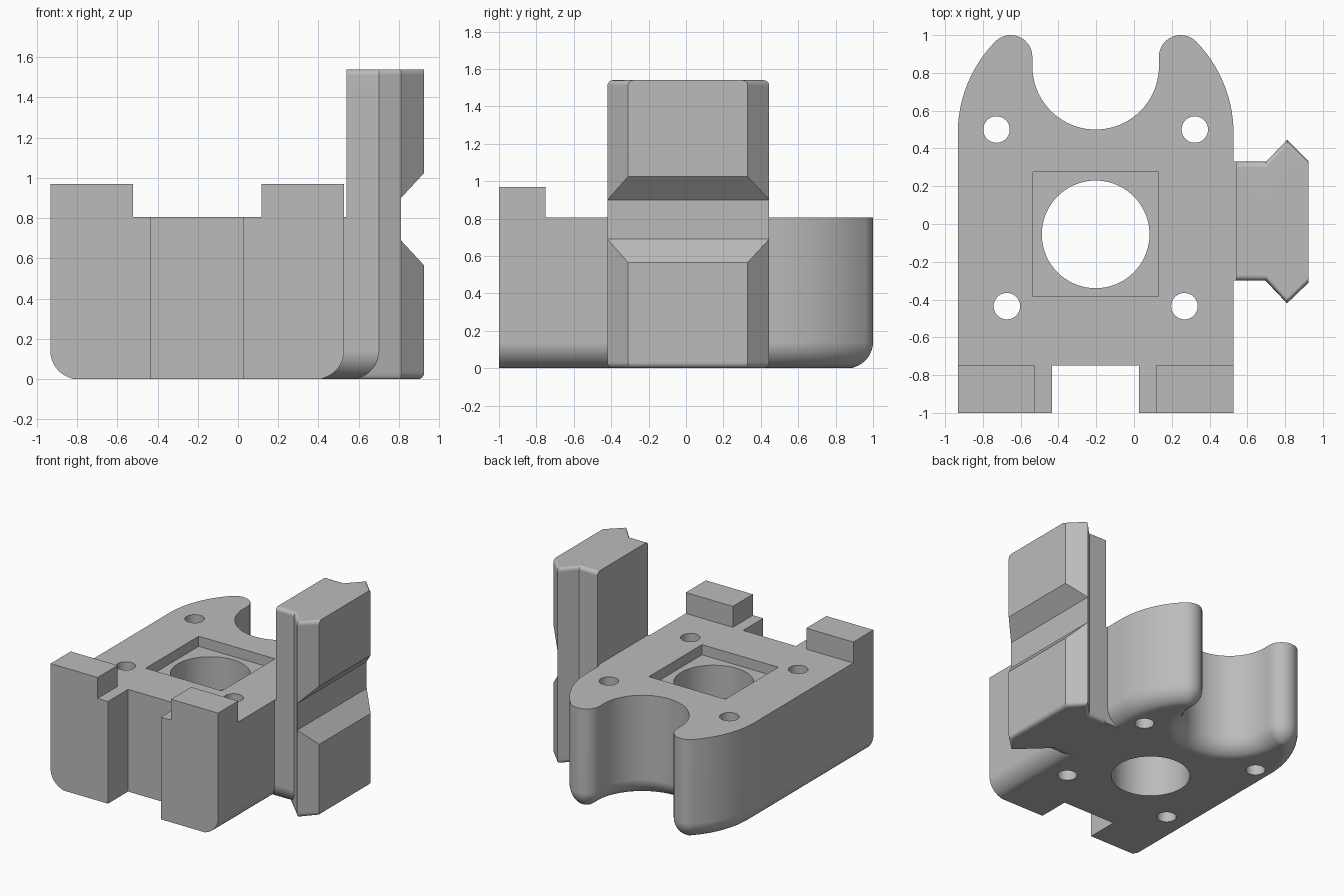
import bpy, bmesh, math
from math import cos, sin, radians

if "Cube" in bpy.data.objects:
    bpy.data.objects.remove(bpy.data.objects["Cube"], do_unlink=True)

grey = bpy.data.materials.new("plain grey")
grey.use_nodes = True
COLOUR = (0.5, 0.5, 0.5, 1)
grey.diffuse_color = COLOUR
grey.node_tree.nodes["Principled BSDF"].inputs["Base Color"].default_value = COLOUR

MID = -0.203       # centre line of the body
TOP = 0.805        # body deck height
ROUND = 0.14       # large rounding under the body
SOFT = 0.03        # small rounding on the rail ends


def inset(z, r):
    """Inward distance of a quarter-round edge at height z."""
    return r - math.sqrt(r * r - (r - z) ** 2) if z < r else 0


def loft(name, rings):
    """Solid through equal rings of points, capped at both ends."""
    bm = bmesh.new()
    rows = [[bm.verts.new(p) for p in ring] for ring in rings]
    for low, high in zip(rows, rows[1:]):
        for i in range(len(low)):
            bm.faces.new((low[i - 1], low[i], high[i], high[i - 1]))
    bm.faces.new(rows[0][::-1])
    bm.faces.new(rows[-1])
    bmesh.ops.recalc_face_normals(bm, faces=bm.faces)
    mesh = bpy.data.meshes.new(name)
    bm.to_mesh(mesh)
    bm.free()
    obj = bpy.data.objects.new(name, mesh)
    mesh.materials.append(grey)
    bpy.context.collection.objects.link(obj)
    return obj


def box(name, x0, x1, y0, y1, z0, z1):
    corners = [(x0, y0), (x1, y0), (x1, y1), (x0, y1)]
    return loft(name, [[(x, y, z) for x, y in corners] for z in (z0, z1)])


def cylinder(name, x, y, r, z0, z1, sides=48):
    turns = [math.tau * i / sides for i in range(sides)]
    return loft(name, [[(x + r * cos(a), y + r * sin(a), z) for a in turns] for z in (z0, z1)])


def activate(obj):
    bpy.ops.object.select_all(action='DESELECT')
    obj.select_set(True)
    bpy.context.view_layer.objects.active = obj


def cut(obj, cutter):
    cutter.hide_render = True
    activate(obj)
    mod = obj.modifiers.new("cut", 'BOOLEAN')
    mod.operation, mod.solver, mod.object = 'DIFFERENCE', 'EXACT', cutter
    bpy.ops.object.modifier_apply(modifier=mod.name)
    bpy.data.objects.remove(cutter, do_unlink=True)


def smooth(obj):
    activate(obj)
    bpy.ops.object.shade_smooth_by_angle(angle=radians(30))
    mod = obj.modifiers.new("even shading", 'WEIGHTED_NORMAL')
    mod.keep_sharp = True


# Half outline of the body: point and outward normal, from front slot to back bay
half = [(0.23, -0.75, 0, 0), (0.23, -1, 0, 0), (0.73, -1, 1, 0)]


def arc(cx, cy, r, start, end, steps, side=1):
    for i in range(steps + 1):
        a = radians(start + (end - start) * i / steps)
        half.append((cx + r * cos(a), cy + r * sin(a), side * cos(a), side * sin(a)))


arc(0.0355, 0.48, 0.6945, 0, 44, 14)           # outer flank
arc(0.45, 0.885, 0.115, 46, 180, 14)           # horn tip
arc(0, 0.835, 0.335, 0, -90, 20, side=-1)      # round bay
outline = half + [(-x, y, -nx, ny) for x, y, nx, ny in half[-2::-1]]

# Body with rounded underside
depths = [(min(ROUND * (1 - sin(radians(a))), 0.113), ROUND * (1 - cos(radians(a))))
          for a in range(18, 91, 8)]
depths[0] = (0.113, 0)
layers = depths + [(0, ROUND), (0, TOP)]
body = loft("body", [[(MID + x - nx * d, y - ny * d, z) for x, y, nx, ny in outline]
                     for d, z in layers])
cut(body, box("recess_cutter", -0.535, 0.13, -0.385, 0.275, TOP - 0.08, 1))
cut(body, cylinder("bore_cutter", MID, -0.055, 0.285, -1, 1, 72))
for side in (-1, 1):
    cut(body, cylinder("back_hole_cutter", MID + side * 0.525, 0.5, 0.07, -1, 1))
    cut(body, cylinder("front_hole_cutter", MID + side * 0.47, -0.435, 0.07, -1, 1))
smooth(body)

# Raised blocks on the front corners
for name, side in (("left", 1), ("right", -1)):
    near, far = sorted((MID + side * 0.32, MID + side * 0.73))
    box(name + "_front_block", near, far, -1, -0.75, TOP, 0.97)


# Side rail with arrow-shaped plan
def rail_ring(z):
    neck = inset(z, ROUND)
    foot = inset(z, SOFT)
    e = max(foot, inset(1.54 - z, SOFT))
    front = -0.3 + max(neck, e)
    plan = [(0.54, front), (0.7 - neck, front), (0.81, -0.42 + e), (0.925 - foot, -0.31 + e),
            (0.925 - foot, 0.33 - e), (0.81, 0.445 - e), (0.7, 0.33 - e), (0.54, 0.33 - e)]
    return [(x, y, z) for x, y in plan]


soft_steps = [SOFT * (1 - cos(radians(a))) for a in range(0, 91, 15)]
round_steps = [ROUND * (1 - cos(radians(a))) for a in range(45, 91, 9)]
heights = soft_steps + round_steps + [1.54 - s for s in reversed(soft_steps)]
rail = loft("side_rail", [rail_ring(z) for z in heights])

# Crosswise notch in the outer face of the rail
notch = [(0.81, 0.69), (0.81, 0.90), (1.0, 1.105), (1.0, 0.485)]
cut(rail, loft("notch_cutter", [[(x, y, z) for x, z in notch] for y in (-1, 1)]))
smooth(rail)


# Web joining the rail to the body
def web_ring(z):
    d = inset(z, ROUND)
    inner = 0.51 - d
    return [(inner, -0.3 + d, z), (0.545, -0.3 + d, z), (0.545, 0.33, z), (inner, 0.33, z)]


web = loft("rail_web", [web_ring(ROUND * (1 - cos(radians(a)))) for a in range(0, 91, 9)]
           + [web_ring(TOP)])
smooth(web)
